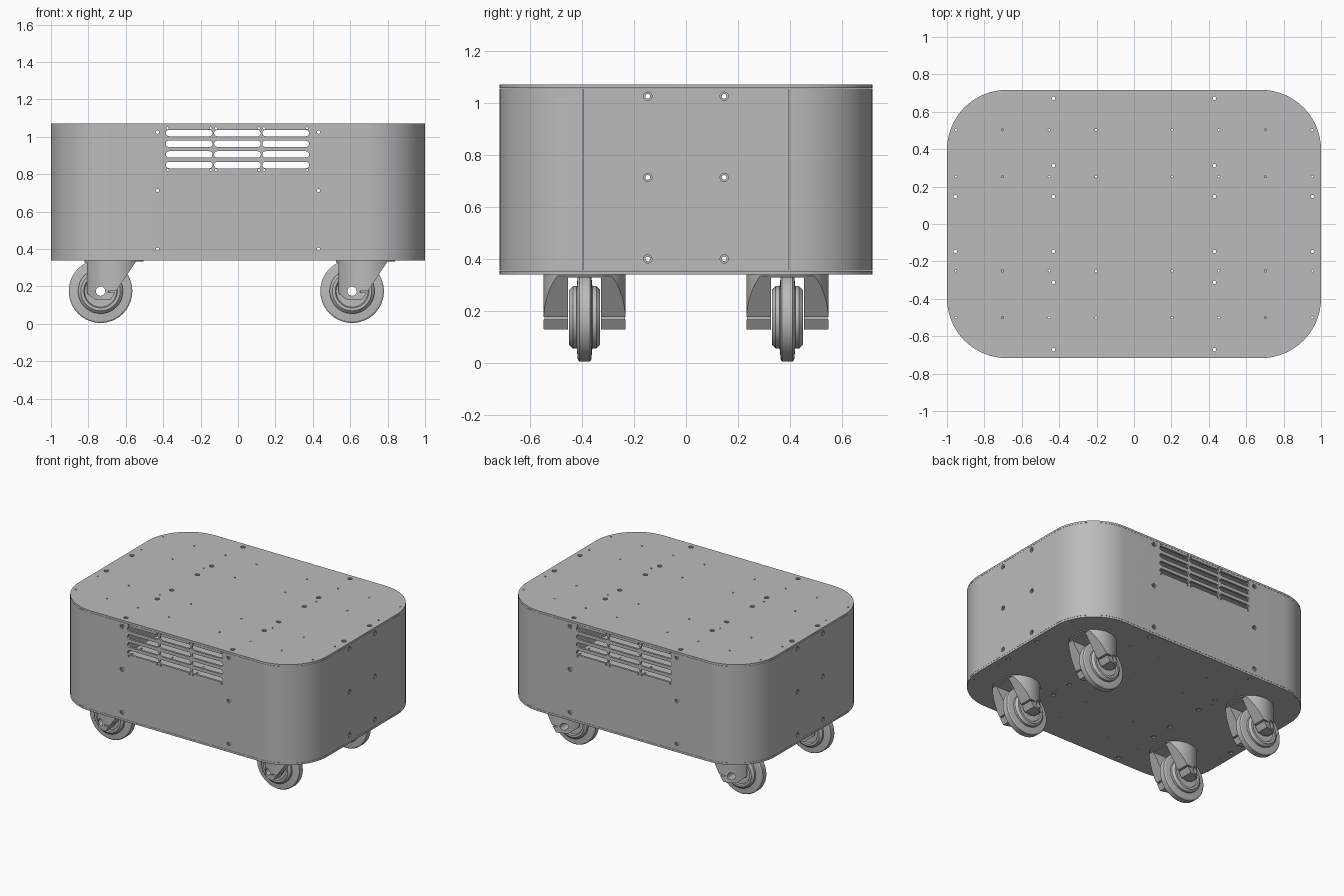
import bpy, bmesh, math
from mathutils import Vector

if "Cube" in bpy.data.objects:
    bpy.data.objects.remove(bpy.data.objects["Cube"], do_unlink=True)

GREY = (0.5, 0.5, 0.5, 1)
grey = bpy.data.materials.new("plain grey")
grey.use_nodes = True
grey.diffuse_color = GREY
grey.node_tree.nodes["Principled BSDF"].inputs["Base Color"].default_value = GREY

HX, HY, Z0, Z1 = 1.0, 0.717, 0.34, 1.07   # body extents
R, WALL, PLATE = 0.32, 0.015, 0.014       # corner radius, sheet thicknesses


def place(a, b, h, axis):
    """Point (a, b) in the plane across an axis, at distance h along it."""
    return Vector({"x": (h, a, b), "y": (a, h, b), "z": (a, b, h)}[axis])


def add_prism(bm, poly, h0, h1, axis):
    lo = [bm.verts.new(place(a, b, h0, axis)) for a, b in poly]
    hi = [bm.verts.new(place(a, b, h1, axis)) for a, b in poly]
    bm.faces.new(lo)
    bm.faces.new(hi[::-1])
    for i in range(len(poly)):
        j = (i + 1) % len(poly)
        bm.faces.new((lo[i], lo[j], hi[j], hi[i]))


def add_lathe(bm, profile, centre, axis, sides=20, ring=False):
    """Revolve (radius, along) points; a ring profile closes on itself."""
    loops = []
    for r, h in profile:
        angles = [2 * math.pi * k / sides for k in range(sides)]
        loops.append([bm.verts.new(place(centre[0] + r * math.cos(t),
                                         centre[1] + r * math.sin(t), h, axis)) for t in angles])
    pairs = list(zip(loops, loops[1:]))
    if ring:
        pairs.append((loops[-1], loops[0]))
    else:
        bm.faces.new(loops[0])
        bm.faces.new(loops[-1][::-1])
    for a, b in pairs:
        for k in range(sides):
            n = (k + 1) % sides
            bm.faces.new((a[k], a[n], b[n], b[k]))


def finish(bm, name):
    bmesh.ops.recalc_face_normals(bm, faces=bm.faces)
    mesh = bpy.data.meshes.new(name)
    bm.to_mesh(mesh)
    bm.free()
    mesh.materials.append(grey)
    ob = bpy.data.objects.new(name, mesh)
    bpy.context.collection.objects.link(ob)
    return ob


def prism(name, poly, h0, h1, axis):
    bm = bmesh.new()
    add_prism(bm, poly, h0, h1, axis)
    return finish(bm, name)


def activate(ob):
    bpy.ops.object.select_all(action="DESELECT")
    ob.select_set(True)
    bpy.context.view_layer.objects.active = ob


def combine(ob, cutter, operation="DIFFERENCE"):
    mod = ob.modifiers.new("cut", "BOOLEAN")
    mod.operation, mod.solver, mod.object = operation, "EXACT", cutter
    activate(ob)
    bpy.ops.object.modifier_apply(modifier=mod.name)


def discard(*cutters):
    for c in cutters:
        bpy.data.objects.remove(c, do_unlink=True)


def smooth(ob):
    activate(ob)
    bpy.ops.object.shade_smooth_by_angle(angle=math.radians(30))


def arc(cx, cy, r, start, end, steps=16):
    angles = [math.radians(start + (end - start) * k / steps) for k in range(steps + 1)]
    return [(cx + r * math.cos(t), cy + r * math.sin(t)) for t in angles]


def rect(a0, b0, a1, b1):
    return [(a0, b0), (a1, b0), (a1, b1), (a0, b1)]


def add_screw_hole(bm, centre, axis, lo, hi):
    """Stepped bore through both opposite walls, wide at each outer face."""
    d, wide, thin = 0.007, 0.016, 0.009
    add_lathe(bm, [(wide, lo - 0.02), (wide, lo + d), (thin, lo + d),
                   (thin, hi - d), (wide, hi - d), (wide, hi + 0.02)], centre, axis)


def add_pin_hole(bm, centre, axis, lo, hi):
    add_lathe(bm, [(0.006, lo - 0.02), (0.006, hi + 0.02)], centre, axis, 10)


# Top and bottom plates with rounded corners
ix, iy = HX - R, HY - R
outline = (arc(ix, iy, R, 0, 90) + arc(-ix, iy, R, 90, 180)
           + arc(-ix, -iy, R, 180, 270) + arc(ix, -iy, R, 270, 360))
top_plate = prism("top_plate", outline, Z1 - PLATE, Z1, "z")
bottom_plate = prism("bottom_plate", outline, Z0, Z0 + PLATE, "z")

# Front and back shells wrap round the corners; flat panels close the ends
GAP = 0.002
PZ0, PZ1 = Z0 + PLATE + 0.001, Z1 - PLATE - 0.001
shells = []
for name, s in (("front_shell", -1), ("back_shell", 1)):
    outer = arc(ix, iy, R, 0, 90) + arc(-ix, iy, R, 90, 180)
    inner = arc(-ix, iy, R - WALL, 180, 90) + arc(ix, iy, R - WALL, 90, 0)
    shells.append(prism(name, [(x, s * y) for x, y in outer + inner], PZ0, PZ1, "z"))
panels = []
for name, s in (("right_panel", -1), ("left_panel", 1)):
    panels.append(prism(name, rect(s * HX, -iy + GAP, s * (HX - WALL), iy - GAP), PZ0, PZ1, "z"))

# Screw holes, pin holes and vent slots in the shells
SCREW_Z = (0.40, 0.713, 1.025)
bm = bmesh.new()
for x in (-0.43, 0.43):
    for z in SCREW_Z:
        add_screw_hole(bm, (x, z), "y", -HY, HY)
for col in (-1, 0, 1):
    cx, half, r = col * 0.258 - 0.003, 0.125, 0.017
    for row in range(4):
        z = 1.02 - row * 0.057
        slot = (arc(cx + half - r, z, r, -90, 90, 8) + arc(cx - half + r, z, r, 90, 270, 8))
        add_prism(bm, slot, -HY - 0.1, HY + 0.1, "y")
    for dx in (-0.115, 0.115):
        for z in (0.822, 1.046):
            add_pin_hole(bm, (cx + dx, z), "y", -HY, HY)
cutter = finish(bm, "shell_cutter")
for ob in shells:
    combine(ob, cutter)
discard(cutter)

# Screw holes in the end panels
bm = bmesh.new()
for y in (-0.147, 0.147):
    for z in SCREW_Z:
        add_screw_hole(bm, (y, z), "x", -HX, HX)
cutter = finish(bm, "panel_cutter")
for ob in panels:
    combine(ob, cutter)
discard(cutter)

# Screw and pin holes through both plates
bm = bmesh.new()
for sx in (-1, 1):
    for x, y in ((0.43, 0.672), (0.43, 0.312), (0.43, 0.147), (0.955, 0.147)):
        for sy in (-1, 1):
            add_screw_hole(bm, (sx * x, sy * y), "z", Z0, Z1)
    for x in (0.203, 0.453, 0.703, 0.953):
        for y in (-0.5, -0.25, 0.253, 0.503):
            add_pin_hole(bm, (sx * x, y), "z", Z0, Z1)
cutter = finish(bm, "plate_cutter")
for ob in (top_plate, bottom_plate):
    combine(ob, cutter)
discard(cutter)

# Caster fork: a drum trimmed to a sloped profile, slotted for the wheel
AX, AZ, DRUM = -0.072, 0.175, 0.158       # axle position from the swivel centre
bm = bmesh.new()
add_lathe(bm, [(DRUM, 0.05), (DRUM, Z0 - 0.006)], (0, 0), "z", 48)
fork = finish(bm, "caster_fork")
trim = prism("trim", [(-0.2, 0.4), (-0.2, 0.2), (-0.157, 0.2), (-0.14, 0.16), (-0.1, 0.128),
                      (-0.02, 0.128), (0.118, Z0 - 0.006), (0.118, 0.4)], -0.3, 0.3, "y")
combine(fork, trim, "INTERSECT")
slot = prism("slot", rect(-0.3, 0, 0.3, 0.329), -0.064, 0.064, "y")
slit = prism("slit", rect(-0.03, 0.167, 0.3, 0.176), -0.3, 0.3, "y")
bm = bmesh.new()
add_lathe(bm, [(0.025, -0.3), (0.025, 0.3)], (AX, AZ), "y", 24)
bore = finish(bm, "bore")
for c in (slot, slit, bore):
    combine(fork, c)
discard(trim, slot, slit, bore)

# Wheel: narrow tyre on a wide stepped hub with an open axle bore
half = [(0.025, 0.06), (0.04, 0.06), (0.045, 0.05), (0.085, 0.05), (0.09, 0.06),
        (0.105, 0.06), (0.12, 0.045), (0.12, 0.03), (0.162, 0.026), (0.17, 0.02)]
bm = bmesh.new()
add_lathe(bm, half + [(r, -h) for r, h in reversed(half)], (AX, AZ), "y", 64, ring=True)
wheel = finish(bm, "wheel")

# Swivel disc under the bottom plate
bm = bmesh.new()
add_lathe(bm, [(DRUM, Z0 - 0.006), (DRUM, Z0 + 0.002)], (0, 0), "z", 48)
disc = finish(bm, "swivel_disc")

for ob in shells + panels + [top_plate, bottom_plate, fork, wheel, disc]:
    smooth(ob)

# Four casters, all trailing the same way
for end, x in (("right", -0.663), ("left", 0.682)):
    for side, y in (("front", -0.39), ("back", 0.39)):
        for part in (fork, wheel, disc):
            copy = part.copy()
            copy.name = f"{side}_{end}_{part.name}"
            copy.location = (x, y, 0)
            bpy.context.collection.objects.link(copy)
discard(fork, wheel, disc)
